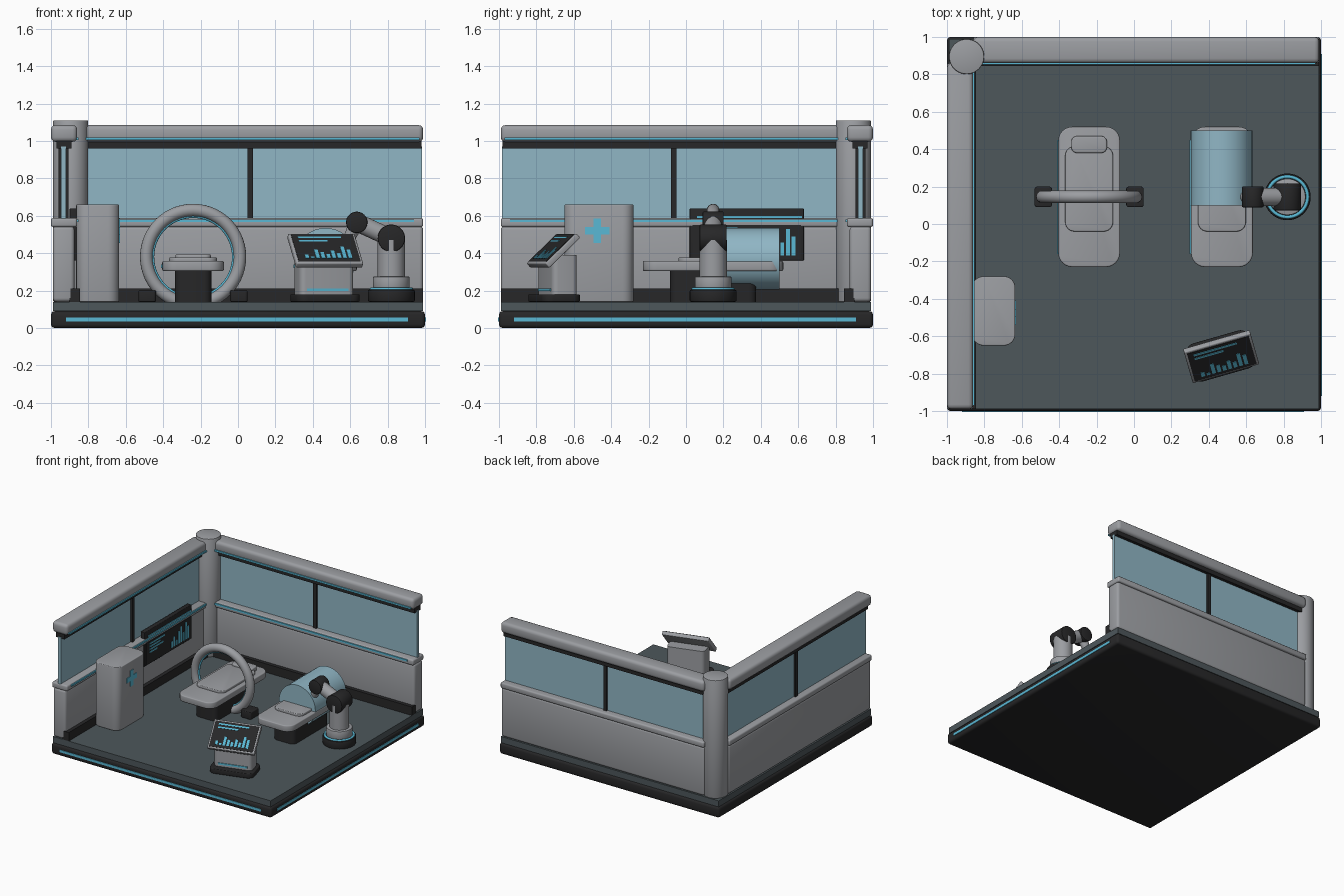
import bpy, bmesh, math
from mathutils import Matrix, Vector

if "Cube" in bpy.data.objects:
    bpy.data.objects.remove(bpy.data.objects["Cube"])


def material(name, rgb):
    m = bpy.data.materials.new(name)
    m.use_nodes = True
    m.diffuse_color = (*rgb, 1)
    m.node_tree.nodes["Principled BSDF"].inputs["Base Color"].default_value = (*rgb, 1)
    return m


grey = material("light grey", (0.33, 0.34, 0.36))
black = material("black", (0.02, 0.02, 0.021))
slate = material("slate", (0.075, 0.095, 0.105))
cyan = material("cyan", (0.10, 0.48, 0.66))
glass = material("glass blue", (0.28, 0.47, 0.56))
I = Matrix.Identity(4)
made = []


def finish(name, bm, mat, M=I):
    bm.transform(M)
    bmesh.ops.recalc_face_normals(bm, faces=bm.faces)
    me = bpy.data.meshes.new(name)
    bm.to_mesh(me)
    bm.free()
    me.materials.append(mat)
    ob = bpy.data.objects.new(name, me)
    bpy.context.collection.objects.link(ob)
    made.append(ob)
    return ob


def box(name, xs, ys, zs, mat, M=I, corner=0, edge=0):
    """Box from ranges; corner rounds upright edges, edge softens the rest."""
    bm = bmesh.new()
    bmesh.ops.create_cube(bm, size=1)
    for v in bm.verts:
        for i, (lo, hi) in enumerate((xs, ys, zs)):
            v.co[i] = lo if v.co[i] < 0 else hi
    if corner:
        up = [e for e in bm.edges if abs(e.verts[0].co.z - e.verts[1].co.z) > 1e-4]
        bmesh.ops.bevel(bm, geom=up, offset=corner, segments=6, profile=0.5, affect='EDGES')
    if edge:
        es = [e for e in bm.edges if e.calc_face_angle(0) > 0.8]
        bmesh.ops.bevel(bm, geom=es, offset=edge, segments=3, profile=0.5, affect='EDGES')
    return finish(name, bm, mat, M)


def rod(name, a, b, r, mat, r2=None, edge=0):
    a, b = Vector(a), Vector(b)
    bm = bmesh.new()
    bmesh.ops.create_cone(bm, cap_ends=True, segments=40, radius1=r,
                          radius2=r if r2 is None else r2, depth=(b - a).length)
    if edge:
        es = [e for e in bm.edges if e.calc_face_angle(0) > 1]
        bmesh.ops.bevel(bm, geom=es, offset=edge, segments=2, profile=0.5, affect='EDGES')
    M = Matrix.Translation((a + b) / 2) @ (b - a).to_track_quat('Z', 'Y').to_matrix().to_4x4()
    return finish(name, bm, mat, M)


def ring(name, centre, major, minor, mat, axis='X'):
    """Torus, turned upright when axis is X."""
    bm = bmesh.new()
    circle = bmesh.ops.create_circle(bm, segments=16, radius=minor)["verts"]
    bmesh.ops.transform(bm, verts=circle, matrix=Matrix.Translation((major, 0, 0))
                        @ Matrix.Rotation(math.pi / 2, 4, 'X'))
    bmesh.ops.spin(bm, geom=bm.verts[:] + bm.edges[:], cent=(0, 0, 0), axis=(0, 0, 1),
                   angle=math.tau, steps=56, use_merge=True)
    bmesh.ops.remove_doubles(bm, verts=bm.verts, dist=1e-5)
    turn = Matrix.Rotation(math.pi / 2, 4, 'X') if axis == 'X' else I
    return finish(name, bm, mat, Matrix.Translation(centre) @ turn)


# Platform
box("base_slab", (-1, 1), (-1, 1), (0, 0.09), black, edge=0.02)
box("floor", (-0.99, 0.99), (-0.99, 0.99), (0.09, 0.14), slate)
box("base_strip_front", (-0.92, 0.91), (-1.004, -0.99), (0.035, 0.055), cyan)
box("base_strip_right", (0.99, 1.004), (-0.92, 0.91), (0.035, 0.055), cyan)


# Walls: built along x at the back, the second turned a quarter
def wall(side, c, M):
    def part(name, inset, ys, zs, mat, edge=0):
        box(side + name, (c - 0.925 + inset, c + 0.925 - inset), ys, zs, mat, M, edge=edge)
    part("_lower_panel", 0, (0.875, 0.99), (0.14, 0.545), grey, 0.02)
    part("_skirting", 0, (0.845, 0.9), (0.14, 0.21), black)
    part("_sill", 0, (0.86, 1.0), (0.54, 0.588), grey, 0.012)
    part("_sill_strip", 0.05, (0.852, 0.87), (0.566, 0.58), cyan)
    part("_glass", 0.005, (0.92, 0.945), (0.58, 0.97), glass)
    part("_header", 0.01, (0.89, 0.97), (0.96, 1.0), black)
    part("_top_rail", 0, (0.86, 1.0), (0.995, 1.085), grey, 0.025)
    part("_rail_strip", 0.02, (0.852, 0.87), (1.004, 1.018), cyan)
    box(side + "_mullion", (c - 0.015, c + 0.015), (0.905, 0.96), (0.58, 0.97), black, M)


quarter = Matrix.Rotation(math.pi / 2, 4, 'Z')
wall("back_wall", 0.065, I)
wall("side_wall", -0.065, quarter)
rod("corner_column", (-0.895, 0.895, 0.14), (-0.895, 0.895, 1.11), 0.094, grey, edge=0.006)

# Cabinet with a cross on its door
box("cabinet", (-0.865, -0.635), (-0.65, -0.28), (0.14, 0.66), grey, corner=0.06, edge=0.006)
for name, w, h in (("cross_bar", 0.065, 0.02), ("cross_post", 0.02, 0.065)):
    box(name, (-0.64, -0.631), (-0.475 - w, -0.475 + w), (0.52 - h, 0.52 + h), cyan)


# Display graphics: local x across, y up, facing +z
def display(name, w, h, M, bars, bar_x, lines, line_x):
    box(name + "_glass", (-w, w), (-h, h), (-0.004, 0.004), black, M)
    for i, length in enumerate(lines):
        y = h * (0.78 - 0.26 * i)
        box(f"{name}_line_{i}", (line_x, line_x + length), (y - 0.006, y + 0.006),
            (0, 0.007), cyan, M)
    for i, tall in enumerate(bars):
        x = bar_x + i * 0.03
        box(f"{name}_bar_{i}", (x, x + 0.02), (-0.8 * h, -0.8 * h + tall), (0, 0.007), cyan, M)


# Wall monitor on the side wall
box("wall_monitor", (-0.9, -0.862), (0.02, 0.63), (0.36, 0.64), black, edge=0.005)
face = Matrix(((0, 0, 1, -0.861), (1, 0, 0, 0.325), (0, 1, 0, 0.46), (0, 0, 0, 1)))
display("wall_monitor", 0.29, 0.09, face, (0.05, 0.08, 0.04, 0.1, 0.13, 0.07, 0.14, 0.1), 0.03,
        (0.2, 0.14, 0.18, 0.1), -0.25)
box("wall_monitor_title", (-0.87, -0.857), (0.06, 0.62), (0.588, 0.6), cyan)


# Beds
def bed(side, cx):
    y = 0.145
    box(side + "_bed_pedestal", (cx - 0.097, cx + 0.097), (y - 0.23, y + 0.23), (0.14, 0.31),
        black, corner=0.04)
    box(side + "_bed_top", (cx - 0.165, cx + 0.165), (y - 0.375, y + 0.375), (0.305, 0.358),
        grey, corner=0.075, edge=0.008)
    box(side + "_mattress", (cx - 0.128, cx + 0.128), (-0.04, 0.415), (0.35, 0.377),
        grey, corner=0.05, edge=0.006)
    box(side + "_pillow", (cx - 0.095, cx + 0.095), (0.38, 0.47), (0.355, 0.394),
        grey, corner=0.03, edge=0.008)
    box(side + "_bed_strip", (cx - 0.172, cx - 0.16), (-0.16, 0.45), (0.322, 0.34), cyan)


bed("scanner", -0.24)
bed("capsule", 0.47)
rod("capsule_hood", (0.468, 0.1, 0.37), (0.468, 0.5, 0.37), 0.165, glass)

# Scanner ring and its feet
ring("scanner_ring", (-0.24, 0.145, 0.38), 0.25, 0.034, grey)
ring("scanner_ring_light", (-0.24, 0.145, 0.38), 0.217, 0.009, cyan)
for name, s in (("left_ring_foot", 1), ("right_ring_foot", -1)):
    x = -0.24 + s * 0.245
    box(name, (x - 0.047, x + 0.047), (0.09, 0.2), (0.14, 0.2), black, corner=0.015, edge=0.006)

# Control console, turned slightly
turn = Matrix.Translation((0.465, -0.705, 0)) @ Matrix.Rotation(math.radians(16), 4, 'Z')
box("console_base", (-0.175, 0.175), (-0.105, 0.105), (0.14, 0.18), black, turn, 0.05, 0.006)
box("console_pedestal", (-0.15, 0.15), (-0.05, 0.09), (0.18, 0.39), grey, turn, 0.03)
box("console_strip", (-0.115, 0.115), (-0.056, -0.04), (0.197, 0.211), cyan, turn)
tilt = turn @ Matrix.Translation((0, -0.005, 0.415)) @ Matrix.Rotation(math.radians(43), 4, 'X')
box("console_frame", (-0.185, 0.185), (-0.118, 0.118), (-0.018, 0.015), grey, tilt, edge=0.006)
display("console_screen", 0.172, 0.105, tilt @ Matrix.Translation((0, 0, 0.014)),
        (0.03, 0.015, 0.07, 0.05, 0.035, 0.06, 0.04, 0.09, 0.07), -0.13, (0.24, 0.16), -0.14)

# Robot arm
ax, ay = 0.82, 0.145
rod("arm_base", (ax, ay, 0.14), (ax, ay, 0.205), 0.125, black, edge=0.008)
ring("arm_base_light", (ax, ay, 0.207), 0.108, 0.009, cyan, axis='Z')
rod("arm_turntable", (ax, ay, 0.2), (ax, ay, 0.275), 0.098, grey, edge=0.006)
rod("arm_column", (ax, ay, 0.27), (ax, ay, 0.47), 0.073, grey)
rod("arm_shoulder", (ax, ay - 0.072, 0.48), (ax, ay + 0.072, 0.48), 0.073, black, edge=0.006)
rod("upper_arm", (ax, ay, 0.48), (0.635, ay, 0.565), 0.048, grey)
rod("arm_elbow", (0.635, ay - 0.056, 0.565), (0.635, ay + 0.056, 0.565), 0.057, black, edge=0.005)
rod("forearm", (0.635, ay, 0.565), (0.59, ay, 0.47), 0.04, grey, 0.03)

# Smooth rounded parts while keeping crisp edges
bpy.ops.object.select_all(action='DESELECT')
for ob in made:
    ob.select_set(True)
bpy.context.view_layer.objects.active = made[0]
bpy.ops.object.shade_smooth_by_angle(angle=math.radians(35))
